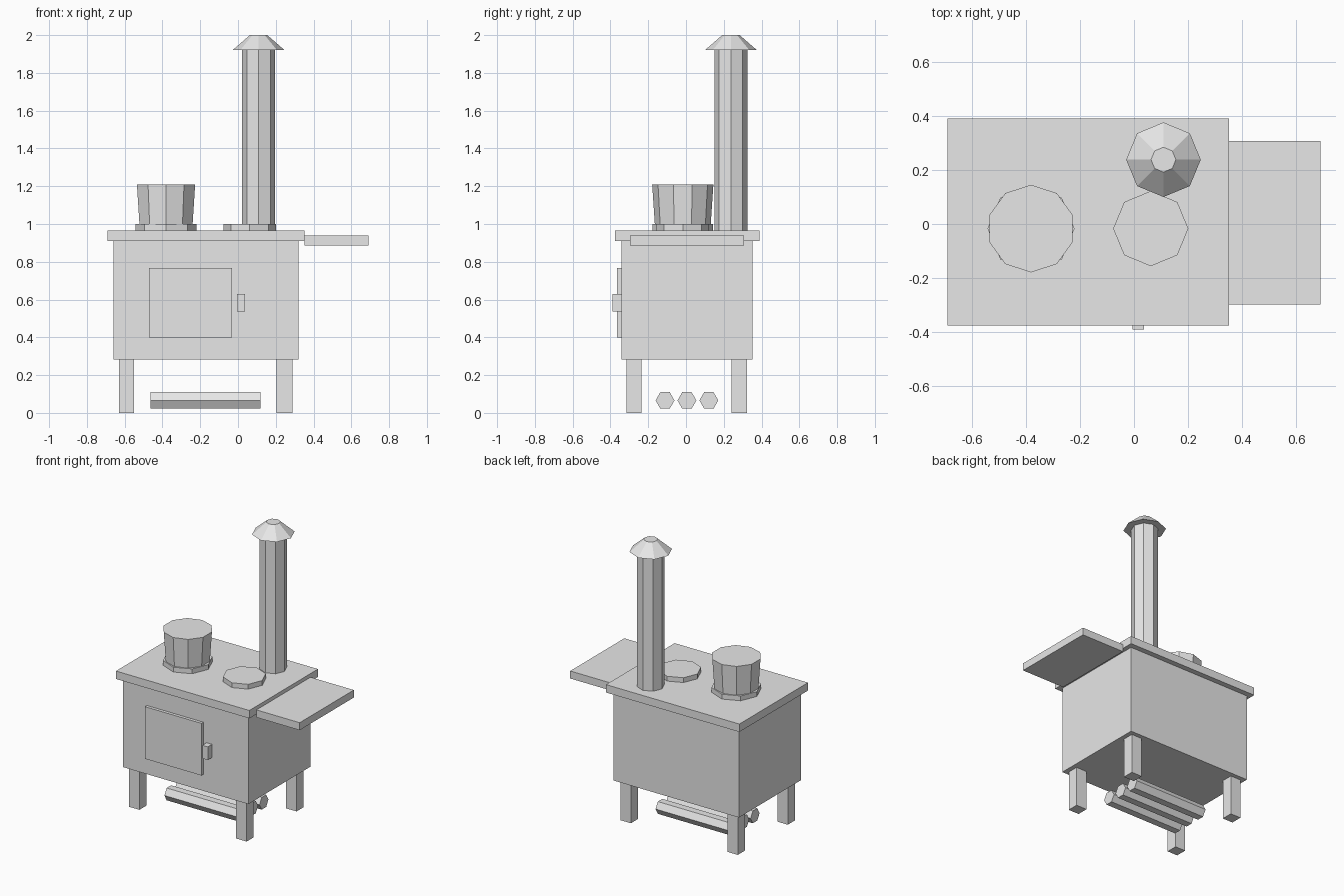
import bpy, math

old = bpy.data.objects.get("Cube")
if old:
    bpy.data.objects.remove(old, do_unlink=True)

grey = bpy.data.materials.new("plain_grey")
grey.use_nodes = True
grey.diffuse_color = (0.8, 0.8, 0.8, 1)
grey.node_tree.nodes["Principled BSDF"].inputs["Base Color"].default_value = (0.8, 0.8, 0.8, 1)


def finish(name):
    ob = bpy.context.object
    ob.name = ob.data.name = name
    ob.data.materials.clear()
    ob.data.materials.append(grey)
    return ob


def box(name, xs, ys, zs):
    """Box spanning the given (min, max) ranges."""
    spans = (xs, ys, zs)
    bpy.ops.mesh.primitive_cube_add(size=1, location=[sum(s) / 2 for s in spans])
    ob = finish(name)
    ob.scale = [s[1] - s[0] for s in spans]
    bpy.ops.object.transform_apply(location=False, rotation=False, scale=True)
    return ob


def tube(name, sides, x, y, z0, z1, r0, r1=None):
    """Upright prism or frustum from z0 to z1."""
    bpy.ops.mesh.primitive_cone_add(vertices=sides, radius1=r0, radius2=r0 if r1 is None else r1,
                                    depth=z1 - z0, location=(x, y, (z0 + z1) / 2))
    return finish(name)


# Stove body, top plate and side shelf
box("stove_body", (-0.66, 0.32), (-0.342, 0.352), (0.283, 0.91))
box("top_plate", (-0.69, 0.352), (-0.376, 0.39), (0.91, 0.966))
box("side_shelf", (0.352, 0.69), (-0.297, 0.307), (0.887, 0.94))

# Firebox door and handle
box("firebox_door", (-0.472, -0.031), (-0.364, -0.34), (0.4, 0.768))
box("door_handle", (-0.006, 0.037), (-0.39, -0.34), (0.537, 0.63))

# Four legs
for side, xs in (("right", (-0.63, -0.55)), ("left", (0.205, 0.288))):
    for end, ys in (("front", (-0.315, -0.236)), ("back", (0.242, 0.322))):
        box(f"{end}_{side}_leg", xs, ys, (0, 0.285))

# Burner plates and cooking pot
burner_y = -0.017
tube("large_burner", 8, -0.381, burner_y, 0.96, 1.0, 0.161)
tube("small_burner", 8, 0.062, burner_y, 0.96, 1.0, 0.139)
tube("cooking_pot", 10, -0.381, burner_y, 0.999, 1.21, 0.148, 0.162)

# Chimney and its cap
tube("chimney_pipe", 8, 0.109, 0.238, 0.96, 1.925, 0.088)
tube("chimney_cap", 8, 0.109, 0.238, 1.92, 2.0, 0.138, 0.046)

# Firewood lying under the stove
for i in range(3):
    log = tube(f"firewood_log_{i + 1}", 6, 0, 0, 0, 0.58, 0.05)
    log.rotation_euler = (0, math.pi / 2, 0)
    log.location = (-0.172, -0.111 + i * 0.116, 0.066)
